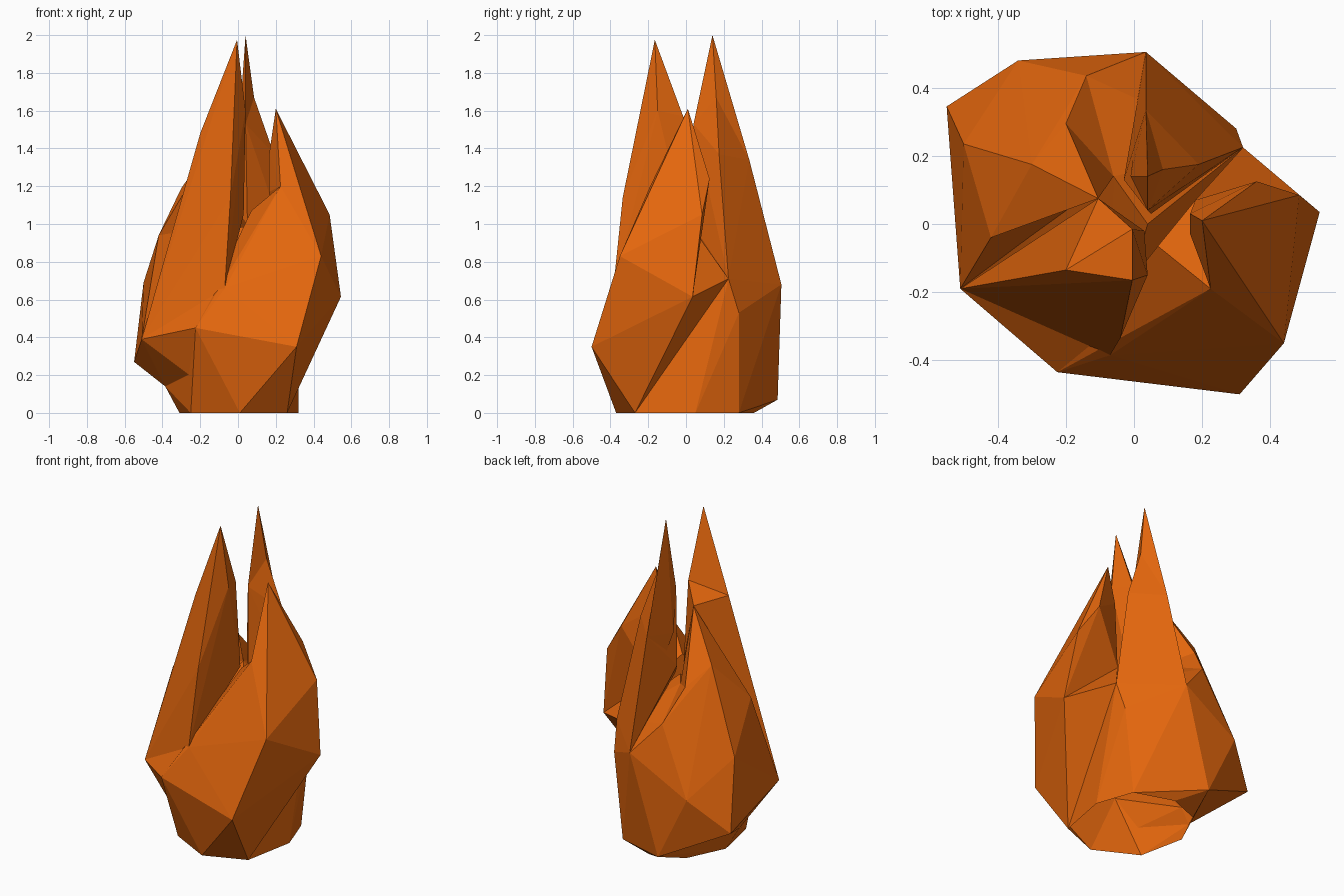
import bpy, bmesh

if "Cube" in bpy.data.objects:
    bpy.data.objects.remove(bpy.data.objects["Cube"])

# Single flame colour
orange = bpy.data.materials.new("flame_orange")
orange.use_nodes = True
COLOR = (0.78, 0.135, 0.004, 1)
orange.diffuse_color = COLOR
bsdf = next(n for n in orange.node_tree.nodes if n.type == 'BSDF_PRINCIPLED')
bsdf.inputs["Base Color"].default_value = COLOR
bsdf.inputs["Roughness"].default_value = 0.8


def faceted(name, points):
    """Flat-shaded faceted solid spanned by its corner points."""
    bm = bmesh.new()
    for p in points:
        bm.verts.new(p)
    bmesh.ops.convex_hull(bm, input=bm.verts[:])
    loose = [v for v in bm.verts if not v.link_faces]
    bmesh.ops.delete(bm, geom=loose, context='VERTS')
    bmesh.ops.recalc_face_normals(bm, faces=bm.faces[:])
    mesh = bpy.data.meshes.new(name)
    bm.to_mesh(mesh)
    bm.free()
    mesh.materials.append(orange)
    obj = bpy.data.objects.new(name, mesh)
    bpy.context.collection.objects.link(obj)
    return obj


# Corners shared by neighbouring parts
front_low = (0.31, -0.50, 0.35)
front_notch = (-0.07, -0.385, 0.66)
front_brow = (-0.225, -0.435, 0.45)
left_front = (0.44, -0.35, 0.83)
left_mid = (0.545, 0.035, 0.615)
left_ledge = (0.225, -0.19, 1.2)
left_pocket = (0.18, 0.07, 0.93)
left_notch = (0.32, 0.225, 0.71)
left_back = (0.30, 0.28, 0.53)
back_ridge = (0.035, 0.505, 0.68)
back_notch = (-0.14, 0.435, 0.88)
back_low = (-0.145, 0.485, 0.07)
back_right = (-0.34, 0.48, 0.47)
right_mid = (-0.50, 0.235, 0.69)
right_front = (-0.51, -0.19, 0.39)
right_notch = (-0.42, -0.04, 0.94)
right_under = (-0.385, 0.02, 0.14)
valley_front = (0.07, -0.065, 1.07)
valley_back = (-0.06, 0.14, 1.0)
foot_front = (0.26, -0.27, 0)
foot_mid = (0.01, -0.37, 0)
foot_ring = [foot_front, foot_mid, (0.32, 0.05, 0), (0.24, 0.28, 0), (0, 0.36, 0)]

# Bulging body, overhanging on the right
flame = faceted("flame", foot_ring + [
    front_brow, front_notch, left_notch, left_back, back_ridge, back_low,
    back_right, (-0.55, 0.345, 0.27), right_mid, right_front, right_under,
    back_notch, valley_back, (0.04, 0.0, 0.98)])

# Small flat foot
parts = [faceted("foot", foot_ring + [
    (-0.25, -0.235, 0), (-0.31, 0.05, 0), (-0.2, 0.28, 0),
    right_under, front_brow, back_low])]

# Tallest tongue, at the back: spire and its root
a_ridge, a_side, a_inner = (0.035, 0.335, 1.34), (0.085, 0.16, 1.67), (0.04, 0.04, 1.53)
parts.append(faceted("back_spire", [
    (0.04, 0.14, 2.0), a_ridge, a_side, a_inner, (-0.01, 0.14, 1.3), back_ridge]))
parts.append(faceted("back_root", [
    a_ridge, a_side, a_inner, (0.19, 0.175, 1.37), (-0.03, 0.13, 1.1),
    (0.05, 0.03, 1.0), back_ridge, left_notch, left_back]))

# Tall tongue, at the front: spire and its root
b_outer, b_inner, b_front = (-0.2, -0.135, 1.48), (0.04, -0.15, 1.6), (-0.04, -0.335, 1.14)
b_back = (-0.005, -0.015, 1.57)
small_tip = (-0.105, 0.075, 1.47)
parts.append(faceted("front_spire", [
    (-0.005, -0.165, 1.975), b_outer, b_inner, b_back, b_front,
    front_notch, right_front]))
parts.append(faceted("front_root", [
    b_outer, b_inner, b_back, b_front, small_tip, (0.03, -0.02, 1.05),
    front_notch, right_front]))

# Broad tongue on the left side: spire, root and shoulder
parts.append(faceted("left_spire", [
    (0.2, 0.01, 1.61), (0.36, 0.125, 1.24), (0.485, 0.085, 1.05), left_mid,
    left_front, left_ledge, (0.165, 0.03, 1.37), (0.165, -0.03, 1.17),
    left_pocket]))
parts.append(faceted("left_root", [
    left_ledge, left_front, left_mid, front_low, front_notch, front_brow,
    valley_front, left_pocket, foot_front, foot_mid]))
parts.append(faceted("left_shoulder", [
    left_mid, left_notch, left_pocket, foot_front, front_low, front_notch]))

# Small tongue, right and back: spire and its root
d_front, d_side, d_back = (-0.34, 0.045, 1.06), (-0.3, 0.175, 1.19), (-0.2, 0.295, 1.07)
parts.append(faceted("right_spire", [
    small_tip, d_front, d_side, d_back, valley_back, right_notch]))
parts.append(faceted("right_root", [
    d_front, d_side, d_back, back_notch, valley_back, right_notch,
    right_mid, back_right, right_front]))

# Fuse every part into one skin
for part in parts:
    mod = flame.modifiers.new(part.name, 'BOOLEAN')
    mod.operation = 'UNION'
    mod.solver = 'EXACT'
    mod.object = part
bpy.context.view_layer.update()
fused = bpy.data.meshes.new_from_object(
    flame.evaluated_get(bpy.context.evaluated_depsgraph_get()))
flame.modifiers.clear()
flame.data = fused
for part in parts:
    bpy.data.objects.remove(part)

# Open underside of the foot
bm = bmesh.new()
bm.from_mesh(fused)
sole = [f for f in bm.faces if all(v.co.z < 0.001 for v in f.verts)]
bmesh.ops.delete(bm, geom=sole, context='FACES')
bm.to_mesh(fused)
bm.free()
